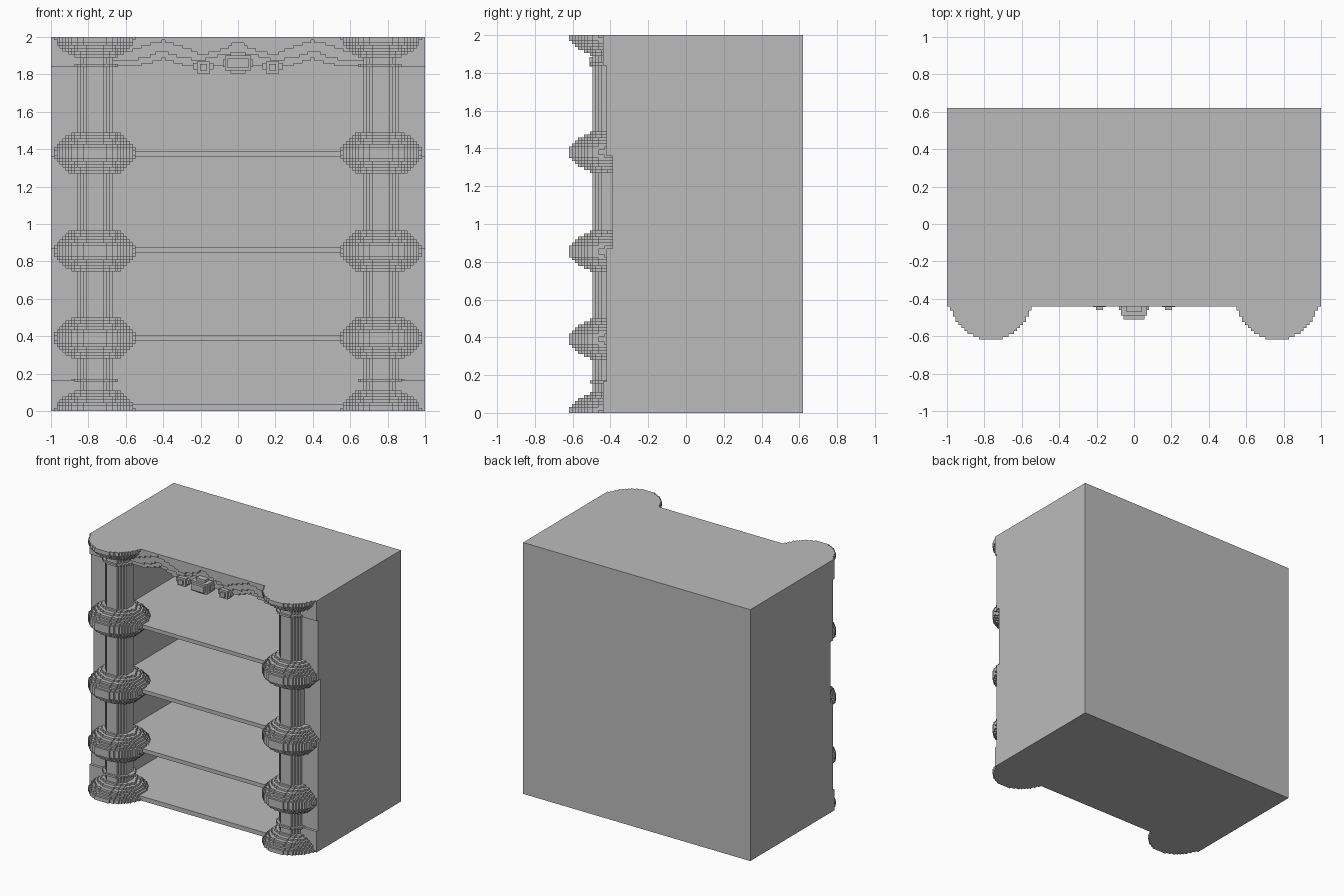
import bpy, bmesh, math

if "Cube" in bpy.data.objects:
    bpy.data.objects.remove(bpy.data.objects["Cube"], do_unlink=True)

V = 1 / 64            # block size of the stepped surfaces
COL_X, COL_Y = 49 * V, -0.40
BACK, FRONT = 0.62, -0.44
INNER = 0.83          # inner face of the side walls

stone = bpy.data.materials.new("plain_grey")
stone.diffuse_color = (0.5, 0.5, 0.5, 1)
stone.use_nodes = True
stone.node_tree.nodes["Principled BSDF"].inputs["Base Color"].default_value = (0.5, 0.5, 0.5, 1)


def finish(name, bm):
    bmesh.ops.recalc_face_normals(bm, faces=bm.faces)
    mesh = bpy.data.meshes.new(name)
    bm.to_mesh(mesh)
    bm.free()
    mesh.materials.append(stone)
    ob = bpy.data.objects.new(name, mesh)
    bpy.context.collection.objects.link(ob)
    return ob


def prism(bm, points, shift):
    """Close a flat outline into a solid by sweeping it along shift."""
    a = [bm.verts.new(p) for p in points]
    b = [bm.verts.new([p[i] + shift[i] for i in range(3)]) for p in points]
    bm.faces.new(a)
    bm.faces.new(b[::-1])
    for i in range(len(a)):
        j = (i + 1) % len(a)
        bm.faces.new((a[i], b[i], b[j], a[j]))


def add_box(bm, x0, x1, y0, y1, z0, z1):
    prism(bm, [(x0, y0, z0), (x1, y0, z0), (x1, y1, z0), (x0, y1, z0)], (0, 0, z1 - z0))


def box(name, *bounds):
    bm = bmesh.new()
    add_box(bm, *bounds)
    return finish(name, bm)


def lerp(points, x):
    for (xa, ya), (xb, yb) in zip(points, points[1:]):
        if x <= xb:
            return ya + (yb - ya) * max(0, x - xa) / (xb - xa)
    return points[-1][1]


def stepped_disc(bm, cx, cy, rx, z0, z1):
    """Round slab whose rim is made of square steps."""
    ry = max(1.3 * rx - 0.06, 0.09)
    rows = max(1, round(ry / V))
    right = []
    for j in range(-rows, rows):
        w = V * max(1, round(rx / V * math.sqrt(1 - ((j + 0.5) / rows) ** 2)))
        if right and abs(right[-1][0] - w) < 1e-6:
            right[-1] = (w, (j + 1) * V)
        else:
            right += [(w, j * V), (w, (j + 1) * V)]
    outline = right + [(-x, y) for x, y in reversed(right)]
    prism(bm, [(cx + x, cy + y, z0) for x, y in outline], (0, 0, z1 - z0))


# Carcass: walls, back, slabs and shelves
box("back_panel", -1, 1, 0.56, BACK, 0, 2)
box("top_slab", -1, 1, FRONT, BACK, 2 - V, 2)
box("bottom_slab", -1, 1, FRONT, BACK, 0, 0.035)
for i, z in enumerate((0.375, 0.845, 1.36)):
    box(f"shelf_{i + 1}", -INNER, INNER, -0.42, 0.57, z, z + 0.03)

wall_steps = [(0, 0.165, FRONT), (0.165, 0.87, -0.42), (0.87, 1.36, -0.39),
              (1.36, 1.84, -0.42), (1.84, 2, FRONT)]
for side, s in (("left", 1), ("right", -1)):
    bm = bmesh.new()
    outline = [(s, BACK, 0)]
    for z0, z1, y in wall_steps:
        outline += [(s, y, z0), (s, y, z1)]
    outline.append((s, BACK, 2))
    prism(bm, outline, (-s * (1 - INNER), 0, 0))
    finish(f"{side}_wall", bm)

# Columns: shaft, collars, swelling rings, base and capital
ring_profile = [(0, 0.222), (0.03, 0.212), (0.05, 0.195), (0.07, 0.175), (0.09, 0.15), (0.112, 0.12)]
for side, s in (("left", 1), ("right", -1)):
    cx = s * COL_X
    bm = bmesh.new()
    stepped_disc(bm, cx, COL_Y, 0.098, 0, 2)
    finish(f"{side}_column_shaft", bm)

    bm = bmesh.new()
    for z in (0.155, 1.84):
        stepped_disc(bm, cx, COL_Y, 0.125, z, z + V)
    finish(f"{side}_column_collars", bm)

    for name, mid in (("base", 0), ("lower_ring", 0.39), ("middle_ring", 0.855),
                      ("upper_ring", 1.38), ("capital", 2)):
        bm = bmesh.new()
        for k in range(-7, 7):
            z = mid + k * V
            if -1e-6 < z < 2 - 1e-6:
                stepped_disc(bm, cx, COL_Y, lerp(ring_profile, abs(k + 0.5) * V), z, z + V)
        finish(f"{side}_column_{name}", bm)

# Carved valance: three layers with stepped scalloped lower edges
layers = [
    ("front", FRONT, [(0, 1.98), (0.06, 1.94), (0.2, 1.905), (0.3, 1.95), (0.4, 1.98), (0.5, 1.95), (0.6, 1.915), (0.7, 1.91)]),
    ("middle", -0.425, [(0, 1.9), (0.1, 1.9), (0.2, 1.875), (0.3, 1.89), (0.4, 1.925), (0.5, 1.89), (0.6, 1.87), (0.7, 1.87)]),
    ("rear", -0.41, [(0, 1.84), (0.1, 1.85), (0.2, 1.84), (0.28, 1.845), (0.4, 1.885), (0.5, 1.855), (0.6, 1.84), (0.7, 1.85)]),
]
for name, y, edge in layers:
    n = 46
    outline = [(n * V, y, 2 - V / 2), (-n * V, y, 2 - V / 2)]
    for i in range(-n, n):
        z = min(round(lerp(edge, abs(i + 0.5) * V) / V) * V, 2 - V)
        outline += [(i * V, y, z), ((i + 1) * V, y, z)]
    bm = bmesh.new()
    prism(bm, outline, (0, -0.38 - y, 0))
    finish(f"valance_{name}", bm)

# Hanging knobs on the valance
bm = bmesh.new()
for half, front, z0, z1 in ((0.04, -0.47, 1.805, 1.92), (0.07, -0.49, 1.82, 1.9),
                            (0.055, -0.51, 1.835, 1.885), (0.08, -0.46, 1.84, 1.88)):
    add_box(bm, -half, half, front, -0.39, z0, z1)
finish("centre_knob", bm)
for side, s in (("left", 1), ("right", -1)):
    bm = bmesh.new()
    for half, front, z0, z1 in ((0.035, -0.445, 1.805, 1.87), (0.055, -0.435, 1.825, 1.86),
                                (0.018, -0.46, 1.82, 1.855)):
        add_box(bm, s * 0.185 - half, s * 0.185 + half, front, -0.39, z0, z1)
    finish(f"{side}_knob", bm)
